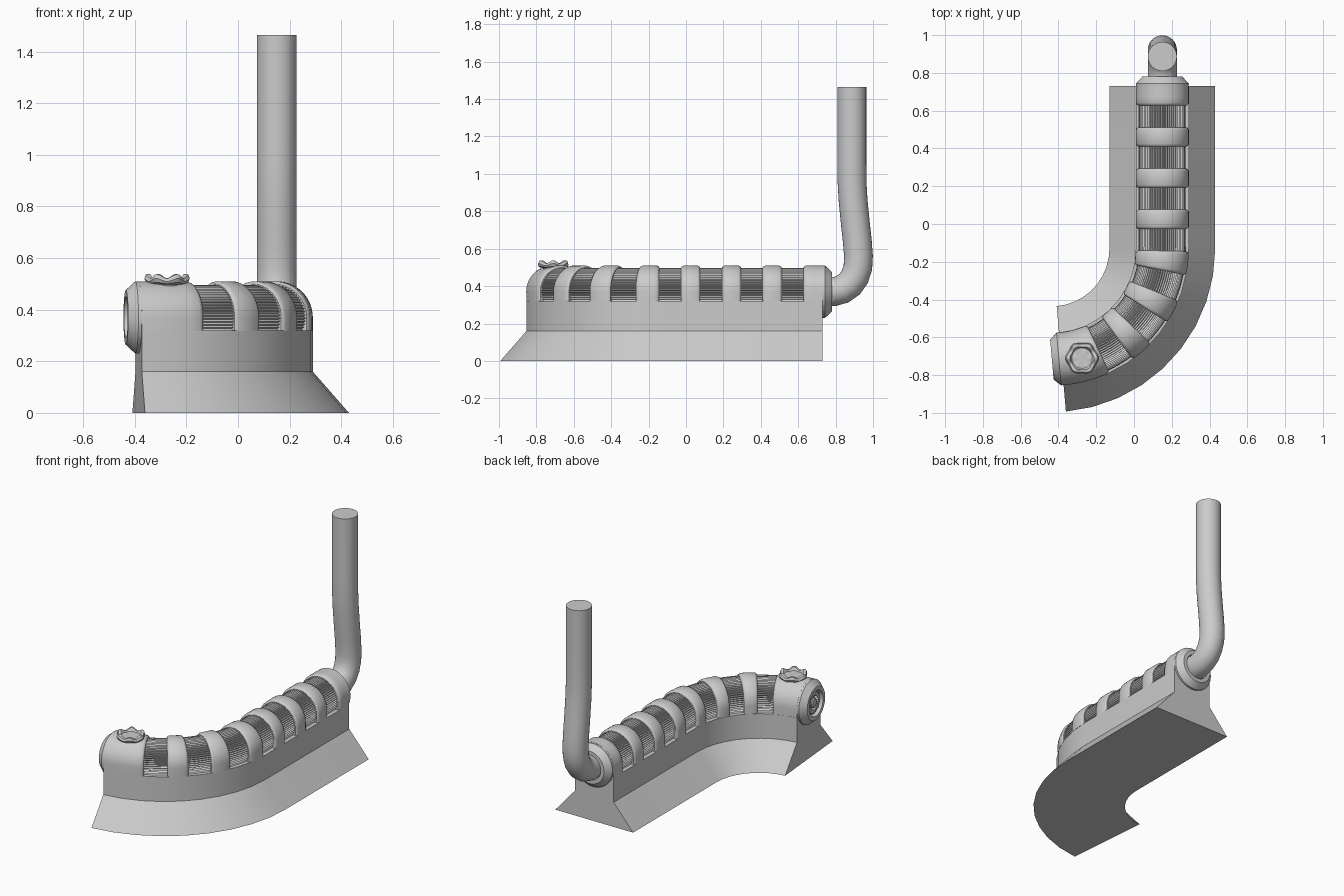
import bpy, bmesh
from math import sin, cos, pi, radians
from mathutils import Vector

if "Cube" in bpy.data.objects:
    bpy.data.objects.remove(bpy.data.objects["Cube"])

# Path: a straight run along -y, then an 85 degree bend towards -x
X0, Y0, BEND_Y, R, TURN = 0.15, 0.73, -0.13, 0.586, radians(85)
STRAIGHT = Y0 - BEND_Y
TOTAL = STRAIGHT + R * TURN
ZC = 0.37


def frame(s):
    if s <= STRAIGHT:
        return Vector((X0, Y0 - s, 0)), Vector((1, 0, 0))
    a = min((s - STRAIGHT) / R, TURN)
    side = Vector((cos(a), -sin(a), 0))
    pos = Vector((X0 - R, BEND_Y, 0)) + side * R
    extra = max(0, s - TOTAL)
    return pos + Vector((-sin(a), -cos(a), 0)) * extra, side


def finish(name, bm, angle=32):
    bmesh.ops.recalc_face_normals(bm, faces=bm.faces)
    me = bpy.data.meshes.new(name)
    bm.to_mesh(me)
    bm.free()
    ob = bpy.data.objects.new(name, me)
    bpy.context.collection.objects.link(ob)
    bpy.ops.object.select_all(action='DESELECT')
    ob.select_set(True)
    bpy.context.view_layer.objects.active = ob
    bpy.ops.object.shade_smooth_by_angle(angle=radians(angle))
    return ob


def loft(name, rings, angle=32):
    bm = bmesh.new()
    vs = [[bm.verts.new(p) for p in ring] for ring in rings]
    n = len(vs[0])
    for a, b in zip(vs, vs[1:]):
        for i in range(n):
            j = (i + 1) % n
            bm.faces.new((a[i], a[j], b[j], b[i]))
    bm.faces.new(vs[0])
    bm.faces.new(vs[-1])
    return finish(name, bm, angle)


def sweep(name, stations, angle=32):
    rings = []
    for s, prof in stations:
        pos, side = frame(s)
        rings.append([pos + side * u + Vector((0, 0, z)) for u, z in prof])
    return loft(name, rings, angle)


def arch(r):
    arc = [(r * cos(pi * i / 28), ZC + r * sin(pi * i / 28)) for i in range(29)]
    return [(r, 0.318)] + arc + [(-r, 0.318)]


def toothed_arch(r, depth, teeth):
    lo = radians(-24)
    pts = []
    for i in range(2 * teeth + 1):
        a = lo + (pi - 2 * lo) * i / (2 * teeth)
        q = r - depth * (i % 2)
        pts.append((q * cos(a), ZC + q * sin(a)))
    return pts


def circle(r, n=48, depth=0.0):
    return [((r - depth * (i % 2)) * cos(2 * pi * i / n),
             ZC + (r - depth * (i % 2)) * sin(2 * pi * i / n)) for i in range(n)]


def span(a, b, step=0.03):
    n = max(1, round((b - a) / step))
    return [a + (b - a) * i / n for i in range(n + 1)]


# Flared base and upright wall
core = [(-0.28, 0), (-0.14, 0.16), (-0.14, 0.32), (0.14, 0.32), (0.14, 0.16), (0.28, 0)]
sweep("flared_base", [(0, core)] +
      [(STRAIGHT + R * TURN * i / 9, core) for i in range(10)])

# Ribbed grooves and the smooth bands between them
grooves = [0.16 + 0.218 * i for i in range(7)]
H = 0.058
teeth = toothed_arch(0.126, 0.008, 40)
for i, c in enumerate(grooves):
    sweep(f"ribbed_groove_{i + 1}",
          [(s, teeth) for s in span(c - H - 0.005, c + H + 0.005)], 15)
edges = [0.0] + [c + d for c in grooves for d in (-H, H)] + [TOTAL]
for i in range(8):
    a, b = edges[2 * i], edges[2 * i + 1]
    ra = [(a, arch(0.14))] if i == 0 else [
        (a, arch(0.129)), (a + 0.004, arch(0.135)), (a + 0.014, arch(0.14))]
    rb = [(b, arch(0.14))] if i == 7 else [
        (b - 0.014, arch(0.14)), (b - 0.004, arch(0.135)), (b, arch(0.129))]
    mid = [(s, arch(0.14)) for s in span(ra[-1][0], rb[0][0])[1:-1]]
    sweep(f"band_{i + 1}", ra + mid + rb)

# Chamfered round collars with a recessed opening at both ends
for name, s0, d in (("pipe_collar", 0, -1), ("open_collar", TOTAL, 1)):
    sweep(name, [(s0 + d * t, circle(r)) for t, r in (
        (-0.01, 0.139), (0.013, 0.14), (0.05, 0.106), (0.05, 0.082), (0.02, 0.078))])
sweep("port_ribbed_ring", [(TOTAL + t, circle(r, 48, 0.008)) for t, r in (
    (0.01, 0.074), (0.036, 0.07), (0.036, 0.05), (0.022, 0.046))])
sweep("port_core", [(TOTAL + t, circle(r)) for t, r in (
    (0.01, 0.03), (0.034, 0.03), (0.04, 0.022))])

# Upright pipe bending out of the rear collar
path = [(0.74, 0.37), (0.79, 0.37), (0.835, 0.382), (0.875, 0.41), (0.903, 0.45),
        (0.919, 0.5), (0.922, 0.56), (0.916, 0.64), (0.905, 0.74),
        (0.894, 0.85), (0.888, 0.95), (0.887, 1.05), (0.887, 1.465)]
rings = []
for i, (y, z) in enumerate(path):
    p, q = path[max(i - 1, 0)], path[min(i + 1, len(path) - 1)]
    t = Vector((0, q[0] - p[0], q[1] - p[1])).normalized()
    if i == len(path) - 1:
        t = Vector((0, 0, 1))
    n = t.cross(Vector((1, 0, 0)))
    c = Vector((X0, y, z))
    rings.append([c + 0.077 * (Vector((1, 0, 0)) * cos(2 * pi * k / 32) + n * sin(2 * pi * k / 32))
                  for k in range(32)])
loft("upright_pipe", rings)

# Wavy hand knob on top of the bent end
rings = []
for r, z, wr, wz in ((0.05, 0.485, 0, 0), (0.055, 0.497, 0, 0), (0.078, 0.503, 0.004, 0.003),
                     (0.084, 0.515, 0.004, 0.006), (0.078, 0.529, 0.004, 0.008),
                     (0.062, 0.53, 0.003, 0.008), (0.054, 0.517, 0, 0.002), (0.02, 0.517, 0, 0)):
    ring = []
    for k in range(60):
        a = 2 * pi * k / 60
        w = cos(6 * a)
        ring.append(Vector((-0.275 + (r + wr * w) * cos(a), -0.71 + (r + wr * w) * sin(a), z + wz * w)))
    rings.append(ring)
loft("top_knob", rings, 40)
